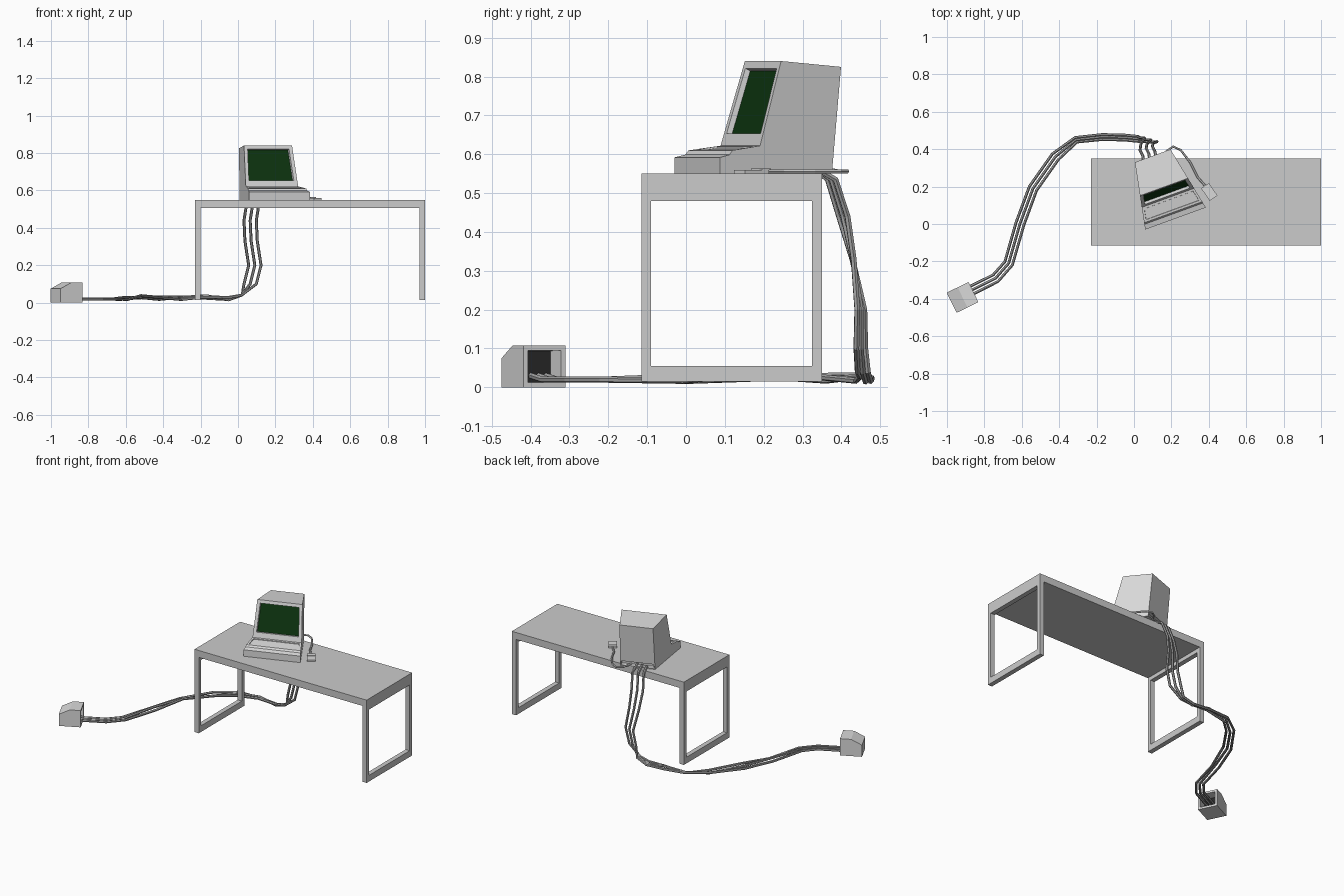
import bpy, bmesh, math
from mathutils import Matrix, Vector

cube = bpy.data.objects.get("Cube")
if cube:
    bpy.data.objects.remove(cube, do_unlink=True)


def material(name, r, g, b):
    m = bpy.data.materials.new(name)
    m.use_nodes = True
    m.diffuse_color = (r, g, b, 1)
    m.node_tree.nodes["Principled BSDF"].inputs["Base Color"].default_value = (r, g, b, 1)
    return m


table_grey = material("table grey", 0.6, 0.6, 0.6)
case_grey = material("case grey", 0.7, 0.7, 0.7)
cable_grey = material("cable grey", 0.36, 0.36, 0.36)
screen_green = material("screen green", 0.004, 0.036, 0.005)
dark_inside = material("dark inside", 0.022, 0.022, 0.022)


def finish(name, bm, mats, matrix=None):
    bmesh.ops.recalc_face_normals(bm, faces=bm.faces)
    mesh = bpy.data.meshes.new(name)
    bm.to_mesh(mesh)
    bm.free()
    ob = bpy.data.objects.new(name, mesh)
    bpy.context.collection.objects.link(ob)
    for m in mats:
        mesh.materials.append(m)
    if matrix:
        ob.matrix_world = matrix
    return ob


def add_box(bm, low, high):
    low, high = Vector(low), Vector(high)
    place = Matrix.Translation((low + high) / 2) @ Matrix.Diagonal((*(high - low), 1))
    bmesh.ops.create_cube(bm, size=1, matrix=place)


def prism(profile, half_width):
    """Sweep a (y, z) profile across x; half_width gives the taper along y."""
    bm = bmesh.new()
    left, right = ([bm.verts.new((s * half_width(y), y, z)) for y, z in profile] for s in (-1, 1))
    bm.faces.new(left)
    bm.faces.new(right[::-1])
    n = len(profile)
    strips = []
    for i in range(n):
        j = (i + 1) % n
        strips.append(bm.faces.new((left[j], left[i], right[i], right[j])))
    bmesh.ops.recalc_face_normals(bm, faces=bm.faces)
    return bm, strips


def inset(bm, face, margin, depth=0.0):
    bmesh.ops.inset_individual(bm, faces=[face], thickness=margin, depth=depth, use_even_offset=True)


def place(x, y, z, degrees):
    return Matrix.Translation((x, y, z)) @ Matrix.Rotation(math.radians(degrees), 4, "Z")


def cable(name, points, radius, mat):
    curve = bpy.data.curves.new(name, "CURVE")
    curve.dimensions = "3D"
    curve.bevel_depth = radius
    curve.bevel_resolution = 1
    curve.use_fill_caps = True
    spline = curve.splines.new("POLY")
    spline.points.add(len(points) - 1)
    for p, co in zip(spline.points, points):
        p.co = (*co, 1)
    spline.use_smooth = False
    curve.materials.append(mat)
    ob = bpy.data.objects.new(name, curve)
    bpy.context.collection.objects.link(ob)


# Table: slab on two open end frames
FRONT, BACK, LEFT, RIGHT, FOOT, SLAB = -0.115, 0.35, 1.0, -0.23, 0.015, 0.505
bm = bmesh.new()
add_box(bm, (RIGHT, FRONT, SLAB), (LEFT, BACK, 0.55))
finish("table_top", bm, [table_grey])
for name, x in (("right_leg_frame", RIGHT), ("left_leg_frame", LEFT - 0.03)):
    bm = bmesh.new()
    end = x + 0.03
    add_box(bm, (x, FRONT, FOOT), (end, FRONT + 0.025, SLAB))
    add_box(bm, (x, BACK - 0.025, FOOT), (end, BACK, SLAB))
    for low, high in ((FOOT, 0.055), (0.48, SLAB)):
        add_box(bm, (x, FRONT + 0.025, low), (end, BACK - 0.025, high))
    finish(name, bm, [table_grey])

# Computer: one tapered case with keyboard step, sloped screen and rear ports
profile = [(0, 0.55), (0, 0.592), (0.028, 0.599), (0.036, 0.61), (0.118, 0.622),
           (0.18, 0.84), (0.357, 0.825), (0.334, 0.59), (0.33, 0.55)]
bm, strips = prism(profile, lambda y: 0.1725 - 0.2 * y)
keys, screen, ports = strips[3], strips[4], strips[7]
inset(bm, keys, 0.012)
inset(bm, keys, 0.001, -0.004)
inset(bm, screen, 0.02)
middle = screen.calc_center_median().z
for v in screen.verts:
    if v.co.z < middle:
        v.co += Vector((0, 0.0035, 0.0125))
inset(bm, screen, 0.002, -0.014)
screen.material_index = 1
inset(bm, ports, 0.007)
inset(bm, ports, 0.001, -0.02)
finish("computer_case", bm, [case_grey, screen_green], place(0.222, 0.029, 0, 20))

# Mouse with a raised button plate and its cord
bm = bmesh.new()
add_box(bm, (-0.025, -0.045, 0), (0.025, 0.03, 0.01))
add_box(bm, (-0.025, 0.008, 0.01), (0.025, 0.036, 0.014))
finish("mouse", bm, [case_grey], place(0.4, 0.175, 0.55, 35))
cable("mouse_cord", [(0.15, 0.34, 0.565), (0.175, 0.39, 0.556), (0.21, 0.414, 0.556),
                     (0.25, 0.395, 0.556), (0.3, 0.33, 0.556), (0.34, 0.25, 0.556),
                     (0.38, 0.205, 0.556)], 0.006, case_grey)

# Floor box: sloped at the far end, open towards the cables
bm, strips = prism([(0, 0), (0, 0.075), (0.065, 0.108), (0.13, 0.108), (0.13, 0)],
                   lambda y: 0.06)
opening = strips[3]
inset(bm, opening, 0.013)
inset(bm, opening, 0.001, -0.06)
opening.material_index = 1
finish("floor_box", bm, [case_grey, dark_inside], place(-0.975, -0.421, 0, -64))

# Three loose cables from the rear ports, down behind the table and over the floor
route = [Vector(p) for p in (
    (0.085, 0.325, 0.57), (0.08, 0.375, 0.535), (0.065, 0.405, 0.44), (0.07, 0.43, 0.33),
    (0.09, 0.45, 0.2), (0.065, 0.45, 0.1), (0.02, 0.455, 0.04), (-0.05, 0.462, 0.02),
    (-0.17, 0.465, 0.03), (-0.31, 0.45, 0.025), (-0.42, 0.36, 0.025), (-0.54, 0.19, 0.03),
    (-0.61, 0, 0.02), (-0.67, -0.21, 0.02), (-0.74, -0.29, 0.02), (-0.86, -0.35, 0.02),
    (-0.92, -0.38, 0.03))]
for k in (-1, 0, 1):
    points = []
    for i, p in enumerate(route):
        if i < 6:
            side = Vector((0.033, 0.012 * math.sin(i), 0))
        else:
            along = route[min(i + 1, len(route) - 1)] - route[i - 1]
            side = Vector((along.y, -along.x, 0)).normalized() * -0.022
            if i < 10:
                side *= 0.6
        lift = 0.008 * math.sin(i * 1.7 + k * 2) if 6 < i < 13 else 0
        points.append(p + side * k + Vector((0, 0, lift)))
    cable("cable_" + ("right", "middle", "left")[k + 1], points, 0.008, cable_grey)
